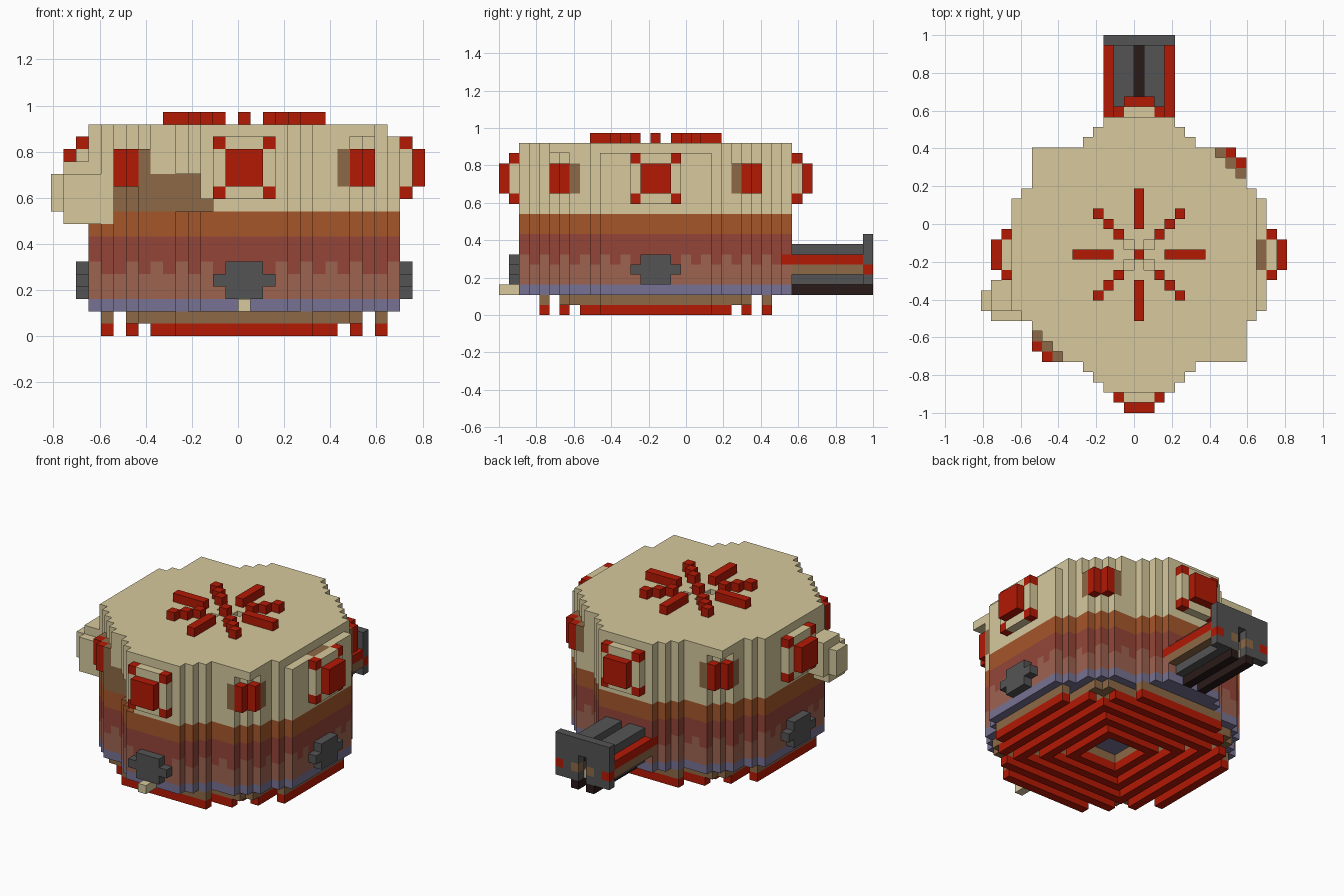
import bpy, bmesh
from itertools import product

if "Cube" in bpy.data.objects:
    bpy.data.objects.remove(bpy.data.objects["Cube"])

V = 2 / 37  # block size


def srgb(*rgb):
    return [((c / 255 + 0.055) / 1.055) ** 2.4 for c in rgb] + [1]


COLOURS = {
    "sand": srgb(215, 201, 157),
    "red": srgb(179, 25, 4),
    "rust": srgb(166, 86, 42),
    "maroon": srgb(148, 69, 56),
    "clay": srgb(157, 99, 80),
    "lavender": srgb(119, 114, 147),
    "grey": srgb(84, 84, 84),
    "wood": srgb(141, 105, 70),
    "black": srgb(41, 27, 25),
}
MATERIALS = {}
for name, rgba in COLOURS.items():
    m = bpy.data.materials.new(name)
    m.use_nodes = True
    m.diffuse_color = rgba
    m.node_tree.nodes["Principled BSDF"].inputs["Base Color"].default_value = rgba
    MATERIALS[name] = m

cells = {}  # block position relative to the tower axis -> (part, colour)


def box(part, colour, xs, ys, zs):
    """Fill inclusive block ranges."""
    spans = [range(a, b + 1) for a, b in (xs, ys, zs)]
    for c in product(*spans):
        cells[c] = (part, colour)


def clear(xs, ys, zs):
    for c in product(*[range(a, b + 1) for a, b in (xs, ys, zs)]):
        cells.pop(c, None)


def in_plan(x, y, z):
    """Round wall plan; the roof slab keeps square corners."""
    ax, ay = abs(x), abs(y)
    if ax <= 10 and ay <= 10:
        return z == 16 or ax + ay <= 18
    if ay > 10:
        return ax <= {11: 5, 12: 4, 13: 3}.get(ay, -1)
    return ay <= {11: 6, 12: 5}.get(ax, -1)


def wall_colour(x, y, z):
    if z == 2:
        return "lavender"
    if z < 5:
        return "clay"
    if z == 5:  # scalloped edge between two bands
        t = x if abs(y) > abs(x) else y
        return "clay" if t % 2 else "maroon"
    if z < 8:
        return "maroon"
    return "rust" if z < 10 else "sand"


# Tower body
for x, y, z in product(range(-13, 14), range(-13, 14), range(2, 17)):
    if in_plan(x, y, z):
        part = "roof" if z == 16 else "upper_wall" if z > 9 else "lower_wall"
        cells[x, y, z] = (part, wall_colour(x, y, z))

# Broken roof edge over the right window
clear((12, 12), (-5, 5), (16, 16))
box("upper_wall", "wood", (12, 12), (-1, 1), (15, 15))

# Breach in the front wall showing the timber core
for xs, zs in (((-9, -4), (10, 12)), ((-3, -3), (10, 10))):
    clear(xs, (-13, -11), zs)
    box("wall_breach", "wood", (max(xs[0], -8), xs[1]), (-10, -10), zs)
for x, y in ((-9, -9), (-10, -8)):
    box("wall_breach", "wood", (x, x), (y, y), (10, 11))

# Stone chunk pushed out of the wall
box("loose_stone", "sand", (-15, -11), (-5, -4), (10, 12))
box("loose_stone", "sand", (-14, -11), (-6, -3), (10, 12))
box("loose_stone", "sand", (-14, -11), (-6, -4), (9, 9))
box("loose_stone", "sand", (-14, -12), (-5, -3), (13, 13))

# Corner windows, two of them open to the sky
for sx, sy in product((-1, 1), repeat=2):
    for z in range(12, 15):
        for x, y, colour in ((10, 9, "red"), (9, 10, "red"), (9, 9, "wood"),
                             (10, 8, "wood"), (8, 10, "wood")):
            cells[sx * x, sy * y, z] = ("corner_window", colour)
    if sx == sy:
        for x, y in ((10, 10), (10, 9), (9, 10), (9, 9), (10, 8), (8, 10)):
            clear((sx * x,) * 2, (sy * y,) * 2, (15, 16))


def on_side(side, across, out):
    """Plan position on one of the four main sides."""
    return {"front": (across, -out - 1), "back": (across, out + 1),
            "left": (out, across), "right": (-out, across)}[side]


def side_cell(part, colour, side, across, out, z):
    x, y = on_side(side, across, out)
    cells[x, y, z] = (part, colour)


# Framed windows and grey buttress crosses on the four sides
for side in ("front", "back", "left", "right"):
    for a, z in product(range(-2, 3), range(11, 16)):
        corner_block = abs(a) == 2 and z in (11, 15)
        side_cell(side + "_window_frame", "red" if corner_block else "sand",
                  side, a, 13, z)
        if abs(a) < 2 and 12 <= z <= 14:
            side_cell(side + "_window", "red", side, a, 14, z)
    if side != "back":
        for a, z in product(range(-2, 3), range(3, 6)):
            if abs(a) < 2 or z == 4:
                side_cell(side + "_cross", "grey", side, a, 13, z)

# Small spout below the front cross
box("front_spout", "sand", (0, 0), (-15, -14), (2, 2))

# Roof sun emblem
for r in range(3, 7):
    for x, y in ((r, 0), (-r, 0), (0, r), (0, -r)):
        cells[x, y, 17] = ("roof_rays", "red")
for r, sx, sy in product(range(2, 5), (-1, 1), (-1, 1)):
    cells[sx * r, sy * r, 17] = ("roof_rays", "red")
cells[0, 0, 17] = ("roof_rays", "red")
for x, y in product((-1, 1), repeat=2):
    cells.pop((x, y, 16), None)

# Concentric base beams, red below and timber above
REACH = {3: 3, 5: 5, 7: 7, 9: 7, 11: 5}
for x, y in product(range(-11, 12), repeat=2):
    ring, along = max(abs(x), abs(y)), min(abs(x), abs(y))
    if along <= REACH.get(ring, -1):
        cells[x, y, 0] = ("base_beams", "red")
        cells[x, y, 1] = ("base_joists", "wood")
    elif ring in (8, 9) and along == 8:
        cells[x, y, 1] = ("base_joists", "wood")

# Covered gateway at the back
for s in (-1, 1):
    box("gate_rail", "red", (3 * s,) * 2, (13, 20), (5, 5))
    box("gate_timber", "wood", (3 * s,) * 2, (14, 20), (4, 4))
    lo, hi = sorted((s, 2 * s))
    box("gate_hood", "grey", (lo, hi), (14, 20), (6, 6))
    box("gate_wall", "grey", (2 * s,) * 2, (14, 20), (3, 5))
    box("gate_foot", "black", (s, s), (14, 21), (2, 2))
box("gate_lining", "black", (0, 0), (14, 20), (5, 5))
box("gate_plate", "grey", (-3, 3), (21, 21), (3, 7))
for s in (-1, 1):
    box("gate_plate", "red", (3 * s,) * 2, (21, 21), (4, 4))
    box("gate_plate", "wood", (s, s), (21, 21), (4, 4))
clear((0, 0), (21, 21), (3, 5))
box("gate_sill", "sand", (0, 0), (14, 20), (3, 3))

# Turn the visible block faces of each part into a mesh
DIRECTIONS = [(axis, sign) for axis in range(3) for sign in (0, 1)]
for part in sorted({p for p, _ in cells.values()}):
    mine = {c: colour for c, (p, colour) in cells.items() if p == part}
    palette = sorted(set(mine.values()))
    bm = bmesh.new()
    verts = {}

    def corner(p):
        if p not in verts:
            verts[p] = bm.verts.new((p[0] * V, (p[1] + 15) * V - 1, p[2] * V))
        return verts[p]

    for c, colour in mine.items():
        for axis, sign in DIRECTIONS:
            step = list(c)
            step[axis] += 1 if sign else -1
            if tuple(step) in cells:
                continue
            loop = []
            for du, dv in ((0, 0), (1, 0), (1, 1), (0, 1)):
                p = list(c)
                p[axis] += sign
                p[(axis + 1) % 3] += du
                p[(axis + 2) % 3] += dv
                loop.append(corner(tuple(p)))
            face = bm.faces.new(loop if sign else loop[::-1])
            face.material_index = palette.index(colour)
    mesh = bpy.data.meshes.new(part)
    bm.to_mesh(mesh)
    bm.free()
    for colour in palette:
        mesh.materials.append(MATERIALS[colour])
    bpy.context.scene.collection.objects.link(bpy.data.objects.new(part, mesh))
